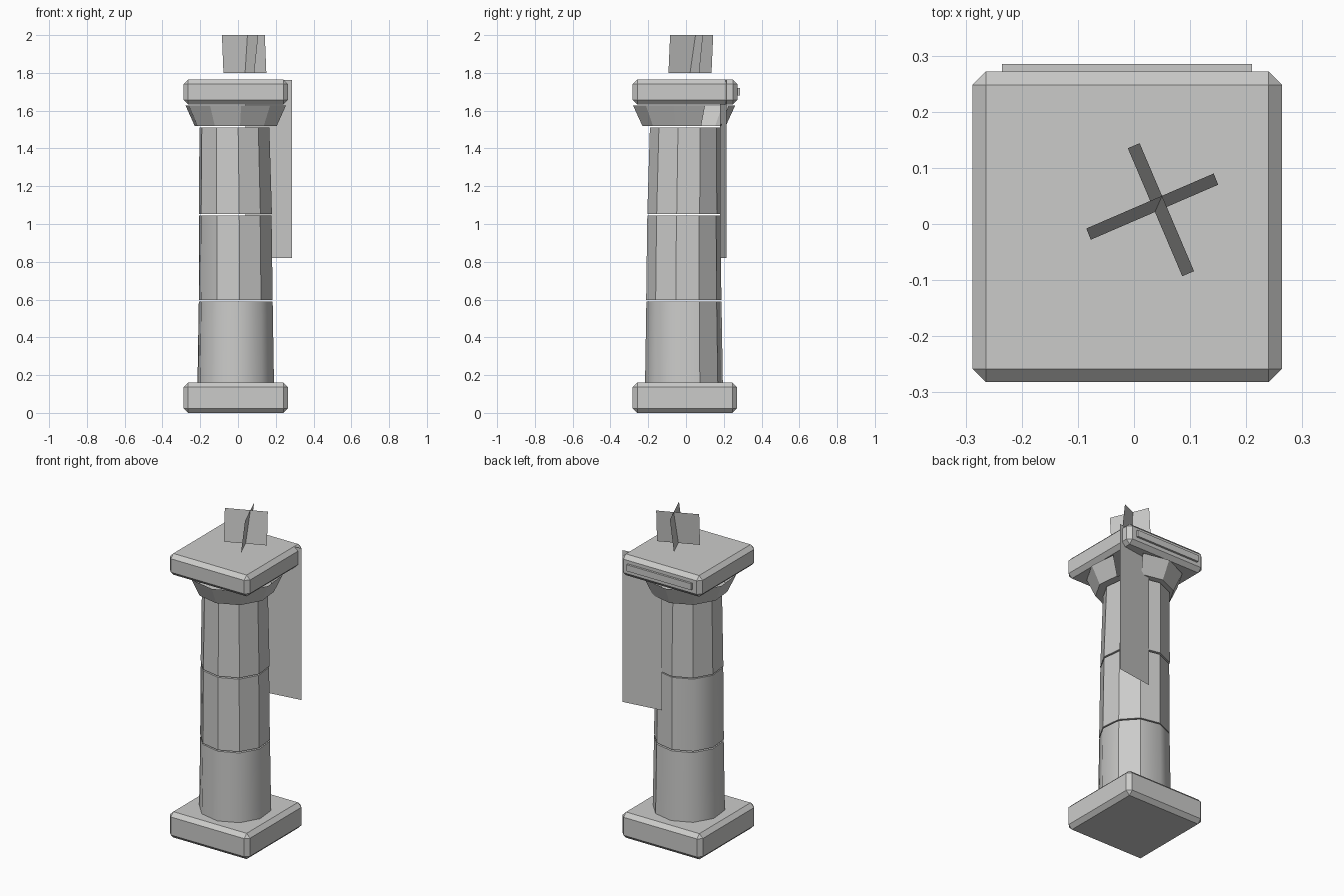
import bpy, bmesh, math
from mathutils import Vector

cube = bpy.data.objects.get("Cube")
if cube:
    bpy.data.objects.remove(cube, do_unlink=True)

stone = bpy.data.materials.new("grey_stone")
stone.use_nodes = True
GREY = (0.6, 0.6, 0.59, 1)
stone.diffuse_color = GREY
stone.node_tree.nodes["Principled BSDF"].inputs["Base Color"].default_value = GREY

SIDES = 10
STEP = 2 * math.pi / SIDES
TURN = math.radians(6)


def finish(name, bm):
    mesh = bpy.data.meshes.new(name)
    bm.to_mesh(mesh)
    bm.free()
    mesh.materials.append(stone)
    obj = bpy.data.objects.new(name, mesh)
    bpy.context.collection.objects.link(obj)
    return obj


def block(name, low, high, bevel=0):
    low, high = Vector(low), Vector(high)
    bm = bmesh.new()
    bmesh.ops.create_cube(bm, size=1)
    bmesh.ops.scale(bm, vec=high - low, verts=bm.verts)
    bmesh.ops.translate(bm, vec=(low + high) / 2, verts=bm.verts)
    if bevel:
        bmesh.ops.bevel(bm, geom=bm.edges[:], offset=bevel, segments=1,
                        affect='EDGES', profile=0.5)
    return finish(name, bm)


def ring(bm, centre, radius, z):
    # corners counted from the front towards +x
    return [bm.verts.new((centre[0] + radius * math.sin(TURN + i * STEP),
                          centre[1] - radius * math.cos(TURN + i * STEP), z))
            for i in range(SIDES)]


def drum(name, bottom, top, hard, missing=(), lid=True):
    """Tapered many-sided drum; 'hard' lists the corners with a crisp edge."""
    bm = bmesh.new()
    lower, upper = ring(bm, *bottom), ring(bm, *top)
    for i in range(SIDES):
        if i in missing:
            continue
        j = (i + 1) % SIDES
        bm.faces.new((lower[i], lower[j], upper[j], upper[i])).smooth = True
    caps = [bm.faces.new(lower[::-1])]
    if lid:
        caps.append(bm.faces.new(upper))
    for cap in caps:
        for edge in cap.edges:
            edge.smooth = False
    for i in hard:
        edge = bm.edges.get((lower[i], upper[i]))
        if edge:
            edge.smooth = False
    return finish(name, bm)


def sheet(name, start, end, z0, z1, lean=(0, 0)):
    """Thin upright panel from start to end, its top shifted by lean."""
    bm = bmesh.new()
    shift = Vector((lean[0], lean[1], 0))
    a, b = Vector((*start, 0)), Vector((*end, 0))
    low, high = Vector((0, 0, z0)), Vector((0, 0, z1)) + shift
    bm.faces.new([bm.verts.new(p) for p in (a + low, b + low, b + high, a + high)])
    return finish(name, bm)


# Base and top slabs
block("base_slab", (-0.288, -0.282, 0), (0.264, 0.27, 0.16), 0.024)
block("top_slab", (-0.288, -0.282, 1.633), (0.264, 0.272, 1.765), 0.024)
block("back_trim", (-0.235, 0.25, 1.68), (0.21, 0.285, 1.72))

# Column drums, partly worn smooth
drum("lower_drum", ((-0.012, -0.011), 0.207, 0.155), ((-0.012, -0.011), 0.2, 0.59), (3, 4))
drum("middle_drum", ((-0.012, -0.012), 0.2, 0.598), ((-0.014, -0.01), 0.196, 1.046),
     (9, 0, 1, 2, 3, 4, 5))
drum("upper_drum", ((-0.014, -0.008), 0.198, 1.054), ((-0.019, -0.003), 0.189, 1.512),
     range(SIDES))

# Flared capital with one broken-out facet
drum("capital", ((-0.012, -0.01), 0.222, 1.519), ((-0.012, -0.01), 0.272, 1.628),
     range(SIDES), missing=(3,), lid=False)

# Hanging cloth panel and crossed panels on top
sheet("hanging_panel", (0.04, 0.18), (0.285, 0.215), 0.82, 1.763)
sheet("crossed_panel_wide", (-0.077, -0.028), (0.15, 0.07), 1.8, 2.0, (-0.008, 0.02))
sheet("crossed_panel_deep", (-0.011, 0.135), (0.086, -0.093), 1.8, 2.0, (0.021, 0.009))
